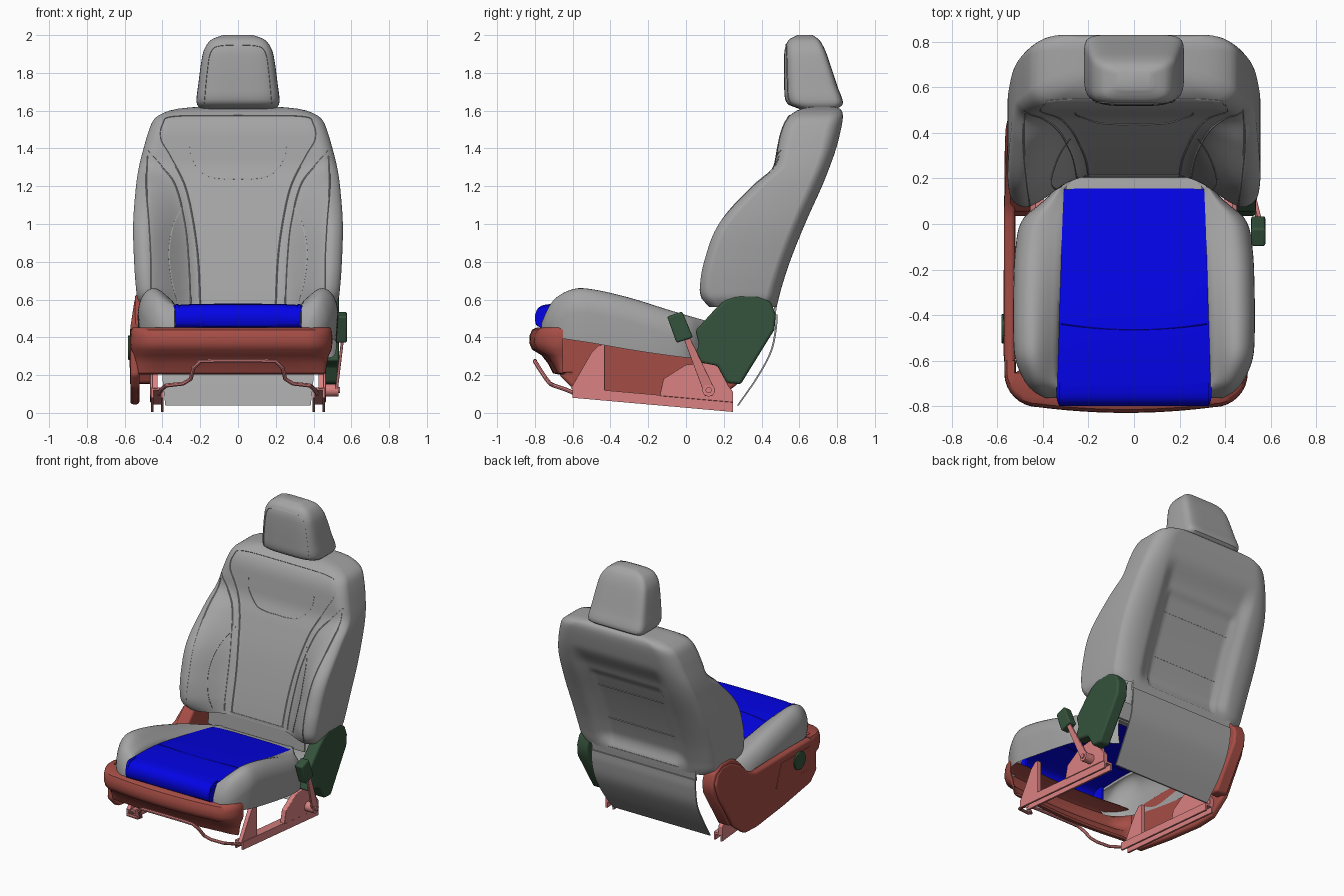
import bpy, bmesh, math

if "Cube" in bpy.data.objects:
    bpy.data.objects.remove(bpy.data.objects["Cube"])


def material(name, rgb):
    m = bpy.data.materials.new(name)
    m.diffuse_color = (*rgb, 1)
    m.use_nodes = True
    m.node_tree.nodes["Principled BSDF"].inputs["Base Color"].default_value = m.diffuse_color
    return m


GREY = material("grey_upholstery", (0.37, 0.37, 0.37))
BLUE = material("blue_fabric", (0.001, 0.001, 0.80))
RED = material("brick_red_plastic", (0.38, 0.075, 0.06))
PINK = material("pink_metal", (0.70, 0.22, 0.22))
GREEN = material("dark_green_plastic", (0.035, 0.085, 0.045))


def interp(table, t):
    """Smooth interpolation of the rows (t, a, b, ...)."""
    t = min(max(t, table[0][0]), table[-1][0])
    i = max(k for k in range(len(table) - 1) if table[k][0] <= t)
    a, b = table[i], table[i + 1]
    p, n = table[max(i - 1, 0)], table[min(i + 2, len(table) - 1)]
    h = b[0] - a[0]
    s = (t - a[0]) / h
    out = []
    for k in range(1, len(a)):
        m0 = (b[k] - p[k]) / (b[0] - p[0]) * h
        m1 = (n[k] - a[k]) / (n[0] - a[0]) * h
        out.append((2*s**3 - 3*s*s + 1) * a[k] + (s**3 - 2*s*s + s) * m0
                   + (3*s*s - 2*s**3) * b[k] + (s**3 - s*s) * m1)
    return out


def smooth(t, lo, hi):
    s = min(max((t - lo) / (hi - lo), 0), 1)
    return s * s * (3 - 2 * s)


def finish(ob, mat, angle=35):
    ob.data.materials.clear()
    ob.data.materials.append(mat)
    bpy.ops.object.select_all(action='DESELECT')
    ob.select_set(True)
    bpy.context.view_layer.objects.active = ob
    bpy.ops.object.shade_smooth_by_angle(angle=math.radians(angle))
    return ob


def loft(name, rings, mat, angle=35, bevel=0, closed=True, caps=(0, -1)):
    """Skin rings of equal length; open sheets face upward."""
    bm = bmesh.new()
    vs = [[bm.verts.new(p) for p in r] for r in rings]
    n = len(rings[0])
    for a, b in zip(vs, vs[1:]):
        for i in range(n if closed else n - 1):
            bm.faces.new((a[i], a[(i + 1) % n], b[(i + 1) % n], b[i]))
    for c in caps:
        bm.faces.new(vs[c])
    bmesh.ops.recalc_face_normals(bm, faces=bm.faces)
    if not closed and sum(f.normal.z * f.calc_area() for f in bm.faces) < 0:
        bmesh.ops.reverse_faces(bm, faces=bm.faces)
    me = bpy.data.meshes.new(name)
    bm.to_mesh(me)
    bm.free()
    ob = bpy.data.objects.new(name, me)
    bpy.context.collection.objects.link(ob)
    if bevel:
        mod = ob.modifiers.new("round", 'BEVEL')
        mod.width, mod.segments, mod.limit_method = bevel, 3, 'ANGLE'
    return finish(ob, mat, angle)


def prism(name, yz, x0, x1, mat, bevel=0, shear=0, z0=0):
    """Extrude a side profile along x; above z0 it leans sideways by shear."""
    return loft(name, [[(x + shear * max(0, z - z0), y, z) for y, z in yz] for x in (x0, x1)], mat, 35, bevel)


def disc(y, z, r, n=24):
    return [(y + r * math.cos(math.tau * i / n), z + r * math.sin(math.tau * i / n)) for i in range(n)]


def tube(name, pts, r, mat, res=2):
    cu = bpy.data.curves.new(name, 'CURVE')
    cu.dimensions, cu.bevel_depth, cu.bevel_resolution, cu.use_fill_caps = '3D', r, res, True
    sp = cu.splines.new('POLY')
    sp.points.add(len(pts) - 1)
    for p, c in zip(sp.points, pts):
        p.co = (*c, 1)
    ob = bpy.data.objects.new(name, cu)
    bpy.context.collection.objects.link(ob)
    bpy.ops.object.select_all(action='DESELECT')
    ob.select_set(True)
    bpy.context.view_layer.objects.active = ob
    bpy.ops.object.convert(target='MESH')
    return finish(bpy.context.object, mat)


def seam(name, xz, surface, mat=GREY, r=0.004):
    """Piping that follows a surface along smoothed control points."""
    tab = [(i, *p) for i, p in enumerate(xz)]
    tube(name, [surface(*interp(tab, i / 8)) for i in range((len(xz) - 1) * 8 + 1)], r, mat, res=0)


# --- backrest: z, half width, centre front, bolster front, back, seam x
BACK = [(0.56, .50, .21, .12, .48, .19), (0.60, .53, .22, .085, .49, .19),
        (0.66, .54, .235, .07, .505, .19), (0.80, .55, .275, .092, .55, .20),
        (1.00, .555, .34, .17, .63, .22), (1.20, .54, .42, .35, .72, .27),
        (1.30, .525, .465, .46, .76, .33), (1.40, .50, .485, .485, .795, .37),
        (1.50, .47, .505, .51, .82, .37), (1.56, .44, .535, .54, .83, .35),
        (1.59, .39, .57, .575, .828, .3), (1.61, .32, .61, .615, .815, .25),
        (1.62, .22, .66, .66, .79, .18)]


def corner(c):
    c = min(max(c, 0), 1)
    return 1 - math.sqrt(1 - c * c)


def back_front(x, z):
    w, yf, yl, yb, xs = interp(BACK, z)
    t = min(abs(x), w)
    y = yf + (yl - yf) * smooth(t, xs, 0.92 * w)
    return (x, y + 0.22 * min(yb - yf, .35) * corner((t / w - .85) / .15), z)


def back_rear(x, z):
    w, yf, yl, yb, xs = interp(BACK, z)
    t = min(abs(x), w)
    y = yb - 0.28 * min(yb - yf, .35) * corner((t / w - .72) / .28)
    y -= 0.035 * (1 - smooth(t, .28, .38)) * (1 - smooth(z, 1.25, 1.42)) * smooth(z, .56, .68)
    y -= 0.014 * (1 - smooth(t, .262, .28)) * (1 - smooth(z, 1.19, 1.21)) * smooth(z, .56, .62)
    return (x, y, z)


us = [math.sin(math.pi / 2 * (i / 40 - 1)) for i in range(81)]
rings = []
for z in [0.56 + i * 0.02 for i in range(51)] + [1.575, 1.59, 1.60, 1.61, 1.616, 1.62]:
    w = interp(BACK, z)[0]
    rings.append([back_front(u * w, z) for u in us] + [back_rear(-u * w, z) for u in us[1:-1]])
loft("backrest", rings, GREY, 40, caps=(-1,))
prism("backrest_lower_rear", [(.462, .51), (.468, .58), (.482, .58), (.474, .51)], -.41, .41, GREY)
prism("backrest_lower_front", [(.205, .45), (.212, .58), (.225, .58), (.22, .45)], -.38, .38, GREY)

# backrest piping
for s in (-1, 1):
    for nm, pts in (("panel_seam", [(.20, .58), (.21, .8), (.235, 1.0), (.28, 1.2), (.36, 1.36), (.41, 1.45),
                                    (.40, 1.53), (.34, 1.57), (0, 1.575)]),
                    ("bolster_seam", [(.25, .58), (.26, .8), (.28, 1.0), (.33, 1.2), (.40, 1.3), (.48, 1.39)]),
                    ("bolster_inlay_seam", [(.28, 1.11), (.34, 1.0), (.365, .85), (.35, .7), (.32, .59)]),
                    ("side_seam", [(.48, 1.36), (.485, 1.2), (.47, 1.0), (.46, .8), (.46, .6)]),
                    ("shoulder_bib_seam", [(.26, 1.42), (.245, 1.34), (.17, 1.26), (.08, 1.24), (0, 1.24)])):
        seam(nm, [(s * x, z) for x, z in pts], back_front)
for z in (.80, 1.08):
    seam("rear_panel_seam", [(-.26, z), (0, z), (.26, z)], back_rear)

# --- rear skirt hanging below the backrest
SKIRT = [(0, .474, .52, .41), (1, .47, .44, .41), (2, .443, .32, .405), (3, .37, .185, .40), (4, .27, .04, .385)]
rings = []
for i in range(25):
    y, z, w = interp(SKIRT, i / 6)
    rings.append([(-w, y, z), (w, y, z), (w, y + .01, z), (-w, y + .01, z)])
loft("rear_skirt", rings, GREY)

# --- headrest: z, front, back, half width
HEAD = [(1.61, .60, .80, .20), (1.63, .545, .828, .216), (1.66, .525, .828, .22), (1.72, .52, .805, .213),
        (1.90, .52, .745, .187), (1.95, .53, .722, .165), (1.98, .55, .70, .135), (2.0, .59, .67, .08)]


def head_front(x, z, side=-1):
    y0, y1, w = interp(HEAD, z)
    e = 4 if side < 0 else 7
    k = (1 - min(abs(x) / w, 1) ** e) ** (1 / e)
    return (x, (y0 + y1) / 2 + side * (y1 - y0) / 2 * k, z)


rings = []
for z in [1.61, 1.617, 1.63, 1.645] + [1.66 + .02 * i for i in range(15)] + [1.955, 1.97, 1.98, 1.99, 1.996, 2.0]:
    w = interp(HEAD, z)[2]
    rings.append([head_front(u * w, z) for u in us[::2]] + [head_front(-u * w, z, 1) for u in us[2:-1:2]])
loft("headrest", rings, GREY, 40)
seam("headrest_seam", [(-.18, 1.64), (-.165, 1.8), (-.145, 1.91), (-.09, 1.945), (.09, 1.945),
                       (.145, 1.91), (.165, 1.8), (.18, 1.64)], head_front)
for s in (-1, 1):
    tube("headrest_post", [(s * .1, .70, 1.58), (s * .1, .70, 1.66)], .02, GREY)

# --- seat bolsters as open covers: y, outer x, top z, bottom z
SIDE = [(-.765, .39, .475, .41), (-.74, .435, .535, .405), (-.70, .475, .60, .40), (-.60, .52, .655, .385),
        (-.50, .53, .655, .37), (-.30, .53, .61, .335), (-.10, .52, .548, .305), (.02, .49, .512, .29),
        (.10, .40, .49, .28), (.20, .30, .465, .27)]
SEAT = [(-.80, .325, .515), (-.79, .333, .545), (-.765, .34, .568), (-.70, .34, .577),
        (-.45, .333, .572), (-.10, .322, .52), (.155, .312, .475)]
for s in (-1, 1):
    rings = []
    for i in range(41):
        y = -.765 + .965 * i / 40
        xo, zt, zb = interp(SIDE, y)
        w, zs = interp(SEAT, y)
        xi = min(w - .004, xo - .04)
        zi = min(zs - .008, zt)
        sec = [(xi, zi - .02), (xi, zi)]
        for k in range(1, 9):                       # inner slope up to the crest
            sec.append((xi + (xo - xi) * .58 * k / 8, zi + (zt - zi) * smooth(k / 8, -.3, 1)))
        for k in range(1, 9):                       # rounded outer shoulder
            a = math.pi / 2 * k / 8
            sec.append((xi + (xo - xi) * (.58 + .42 * math.sin(a)), zt - min(.13, (zt - zb) * .6) * (1 - math.cos(a))))
        sec.append((xo - .01, zb))
        rings.append([(s * x, y, z) for x, z in sec])
    loft("seat_bolster", rings, GREY, 40, closed=False, caps=(0,))
prism("seat_rear_strip", [(.15, .45), (.15, .472), (.205, .462), (.205, .44)], -.30, .30, GREY, .006)

# --- blue centre cushion: sheet curled under at the front, with cheeks and a cross seam
path = [(-.73, .45), (-.77, .452), (-.788, .46), (-.797, .48)]
path += [(y, interp(SEAT, y)[1]) for y in [-.80, -.796, -.79, -.78, -.765, -.74] + [-.70 + .045 * i for i in range(20)]]
rings = []
for y, z in path:
    w = interp(SEAT, y)[0]
    rings.append([(w * u, y, z - (.008 * u ** 4 if z > .47 else 0)) for u in [k / 8 - 1 for k in range(17)]])
loft("seat_centre", rings, BLUE, 40, closed=False, caps=())
for s in (-1, 1):
    prism("seat_centre_cheek", path[:11] + [(-.70, .45)], s * .315, s * .33, BLUE)
tube("seat_centre_seam", [(x, -.465 + .25 * x * x, .571 - .008 * abs(x / .33) ** 4)
                          for x in [-.32 + .032 * i for i in range(21)]], .003, BLUE, res=0)

# --- red front valance: C-shaped strip swept round the front corners (inset, z)
VAL = [(.15, .452), (.04, .452), (.015, .44), (.002, .41), (0, .37), (.015, .335), (.065, .305), (.10, .26),
       (.125, .21), (.16, .202)]
VAL += [(d + .012, z + .012) for d, z in VAL[:3:-1]] + [(d + .014, z - .012) for d, z in VAL[3::-1]]
R = .15
plan = [(-.57, -.60, 1, 0)]
for cx, a0, sgn in ((-.57 + R, 0, -1), (.50 - R, 90, 1)):
    for k in range(9):
        a = math.radians(a0 + 90 * k / 8)
        nx, ny = math.cos(a), math.sin(a)
        plan.append((cx - R * nx, -.655 - R * ny, nx, ny))
    if sgn < 0:                                     # gently bowed front
        plan += [(x, -.83 + .025 * ((x + .035) / .385) ** 2, 0, 1) for x in [-.36 + .065 * i for i in range(11)]]
plan.append((.50, -.65, -1, 0))
rings = [[(x + nx * d * .3, y + ny * d, z) for d, z in VAL] for x, y, nx, ny in plan]
loft("front_valance", rings, RED, 40)

# --- red side shield on the left with rear hub, raised plate and knob
prism("side_shield", [(.46, .51), (.435, .575), (.37, .61), (.27, .605), (.17, .545), (.09, .47), (.02, .445),
                      (-.35, .45), (-.66, .445), (-.67, .2), (-.60, .13), (-.30, .08), (0, .045), (.14, .05),
                      (.27, .15), (.42, .40)], -.57, -.522, RED, .016, .15, .45)
HUB = [(.05, .435), (.15, .545), (.205, .595), (.27, .625), (.37, .628), (.45, .585), (.475, .52),
       (.468, .44), (.29, .152), (.215, .158), (.165, .25), (.03, .275), (.07, .36)]
prism("shield_hub", HUB, -.545, -.455, RED, .014)
prism("shield_plate", [(-.20, .24), (-.26, .40), (-.58, .40), (-.58, .24)], -.574, -.566, RED, .003)
prism("adjuster_knob", disc(-.46, .345, .064), -.583, -.55, GREEN, .004)

# --- green hinge cover on the right
prism("hinge_cover", HUB, .45, .535, GREEN, .014)

# --- recline lever with grip
prism("lever_arm", [(-.015, .40), (.02, .40), (.155, .12), (.14, .09), (.10, .09), (.09, .12)],
      .51, .525, PINK, .004, .12, .09)
prism("lever_grip", [(-.10, .51), (-.02, .537), (.037, .40), (-.05, .37)], .515, .577, GREEN, .01)
for r, x1 in ((.033, .532), (.016, .54)):
    prism("lever_pivot", disc(.12, .12, r, 20), .45, x1, PINK)

# --- rails and brackets on both sides
for s in (-1, 1):
    for a, b in ((.395, .408), (.447, .46)):
        prism("rail_wall", [(-.60, .135), (.25, .06), (.25, .005), (-.60, .08)], s * a, s * b, PINK)
    prism("rail_top", [(-.60, .135), (.25, .06), (.25, .045), (-.60, .12)], s * .395, s * .46, PINK)
    prism("front_bracket", [(-.61, .13), (-.50, .32), (-.46, .36), (-.43, .36), (-.43, .11)],
          s * .425, s * .455, PINK, .004)
    prism("rear_bracket", [(-.14, .09), (-.12, .18), (0, .255), (.15, .27), (.20, .24), (.22, .15), (.25, .11),
                           (.25, .055)], s * .43, s * .465, PINK, .004)

# --- bent wire slide handle at the front
half = [(.42, -.58, .10), (.405, -.64, .125), (.38, -.70, .145), (.29, -.72, .155), (.25, -.74, .18),
        (.235, -.78, .24), (.20, -.80, .273), (.12, -.80, .275)]
tube("slide_handle", [(-x, y, z) for x, y, z in half] + half[::-1], .011, PINK)
